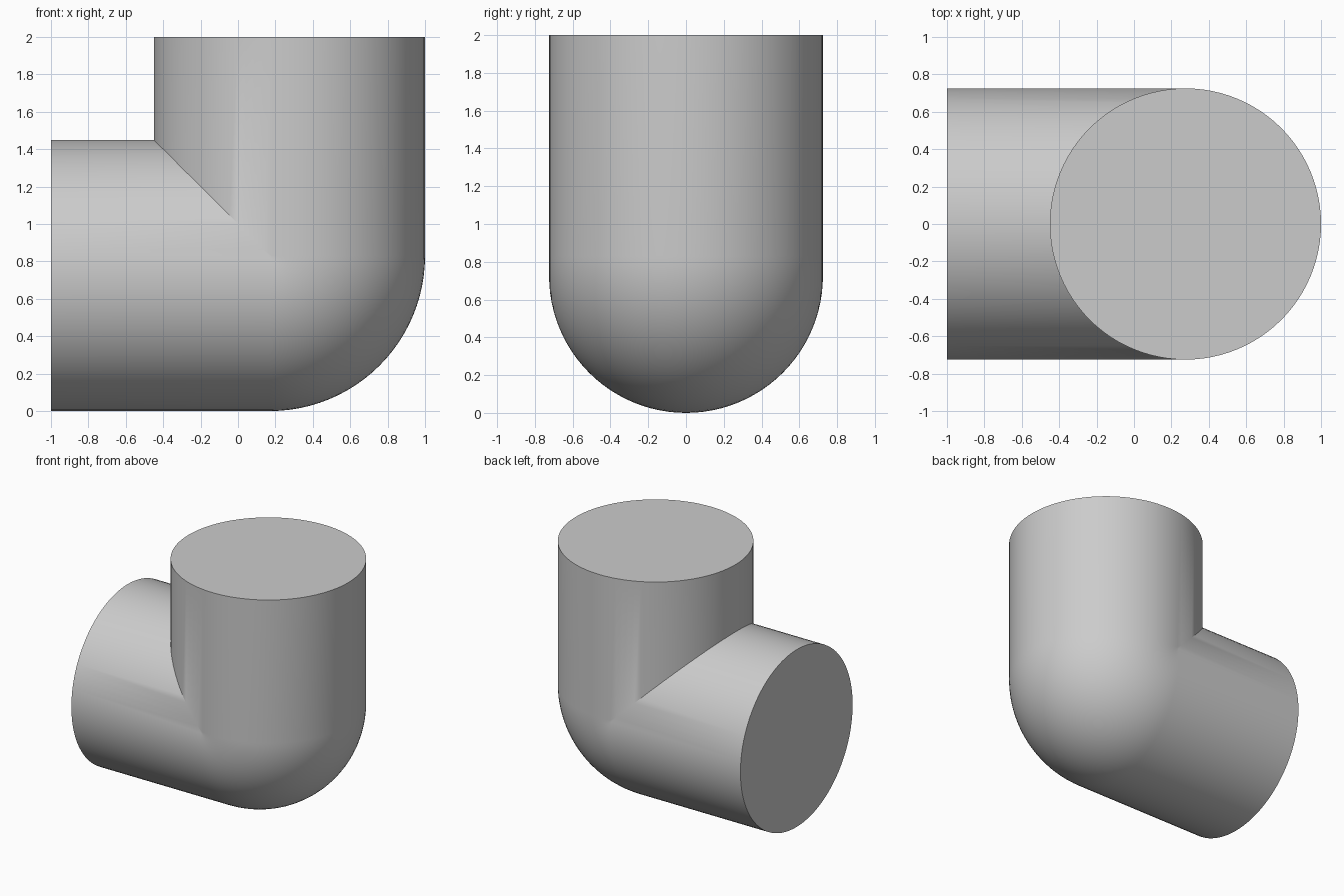
import bpy, bmesh
from math import sin, cos, pi, radians

cube = bpy.data.objects.get("Cube")
if cube:
    bpy.data.objects.remove(cube, do_unlink=True)

RADIUS = 0.725            # pipe radius
BEND = 0.105              # bend radius of the centre line
PIVOT_X, PIVOT_Z = 0.17, 0.83
SIDES, STEPS = 96, 24

# Plain grey material
grey = bpy.data.materials.new("light grey")
grey.use_nodes = True
colour = (0.6, 0.6, 0.6, 1)
grey.diffuse_color = colour
grey.node_tree.nodes["Principled BSDF"].inputs["Base Color"].default_value = colour

# Round section: distance from the bend pivot, and depth
section = []
for i in range(SIDES):
    a = 2 * pi * i / SIDES
    section.append((BEND + RADIUS * cos(a), RADIUS * sin(a)))


def bend_point(d, y, angle):
    """Outside the pivot swing around it; inside it meet on the mitre."""
    if d > 0:
        return (PIVOT_X + d * sin(angle), y, PIVOT_Z - d * cos(angle))
    return (PIVOT_X + d, y, PIVOT_Z - d)


# Rings along the pipe: open side end, bend, top end
rings = [[(-1, y, PIVOT_Z - d) for d, y in section]]
for s in range(STEPS + 1):
    rings.append([bend_point(d, y, pi / 2 * s / STEPS) for d, y in section])
rings.append([(PIVOT_X + d, y, 2) for d, y in section])

# Skin the rings and cap both ends
bm = bmesh.new()
loops = [[bm.verts.new(p) for p in ring] for ring in rings]
for low, high in zip(loops, loops[1:]):
    for i in range(SIDES):
        j = (i + 1) % SIDES
        bm.faces.new((low[i], low[j], high[j], high[i]))
bm.faces.new(loops[0])
bm.faces.new(loops[-1])
bmesh.ops.remove_doubles(bm, verts=bm.verts, dist=0.0001)
bmesh.ops.recalc_face_normals(bm, faces=bm.faces)

mesh = bpy.data.meshes.new("pipe_elbow")
bm.to_mesh(mesh)
bm.free()
mesh.materials.append(grey)
elbow = bpy.data.objects.new("pipe_elbow", mesh)
bpy.context.collection.objects.link(elbow)

# Smooth walls, crisp end caps and mitre crease
bpy.ops.object.select_all(action="DESELECT")
elbow.select_set(True)
bpy.context.view_layer.objects.active = elbow
bpy.ops.object.shade_smooth_by_angle(angle=radians(30))
